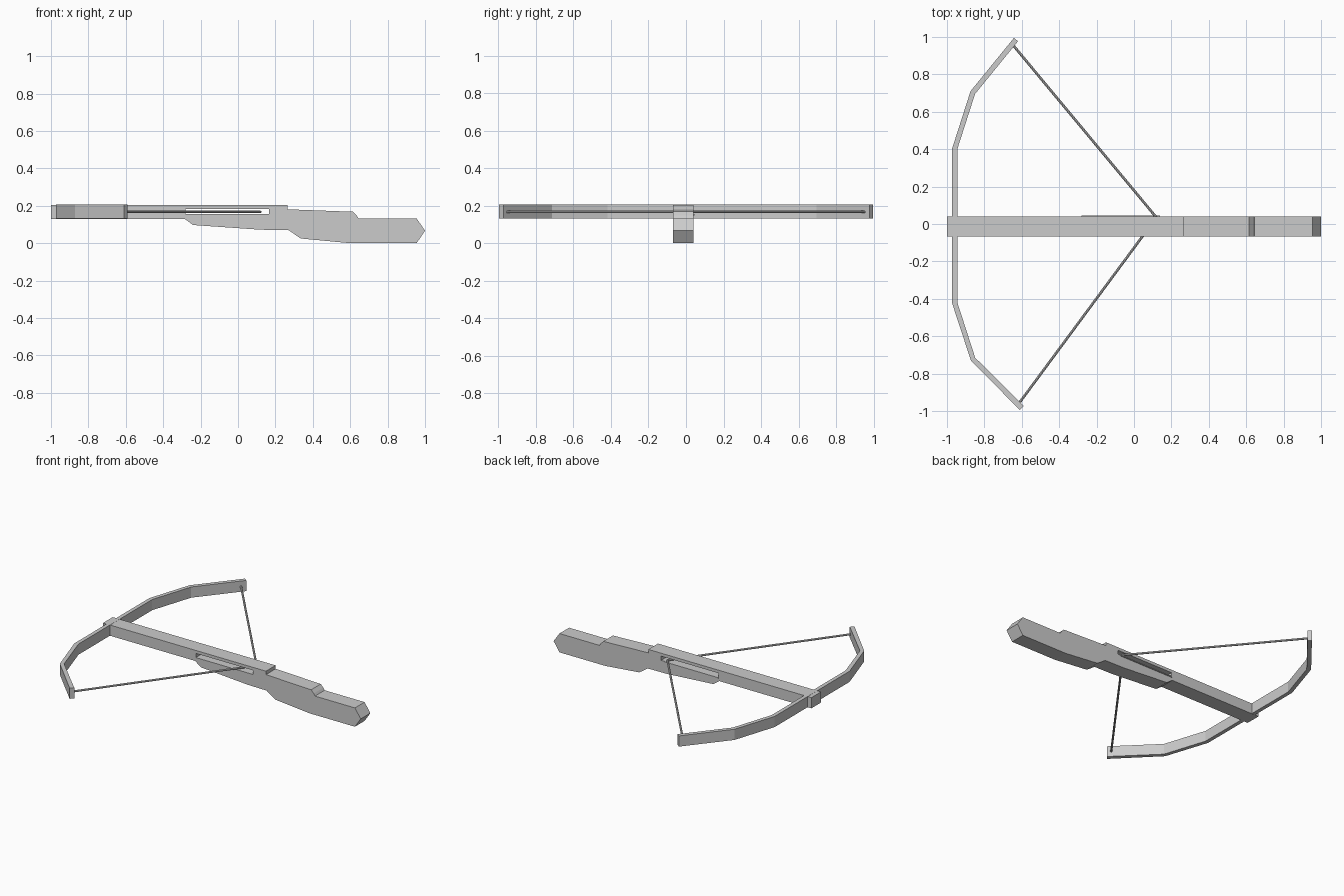
import bpy, bmesh
from mathutils import Vector

if "Cube" in bpy.data.objects:
    bpy.data.objects.remove(bpy.data.objects["Cube"])


def prism(name, pts, axis, lo, hi):
    """Extrude a flat outline along y (outline in xz) or z (outline in xy)."""
    place = (lambda a, b, d: (a, d, b)) if axis == 'y' else (lambda a, b, d: (a, b, d))
    bm = bmesh.new()
    face = bm.faces.new([bm.verts.new(place(a, b, lo)) for a, b in pts])
    ext = bmesh.ops.extrude_face_region(bm, geom=[face])
    move = Vector(place(0, 0, hi - lo))
    verts = [g for g in ext['geom'] if isinstance(g, bmesh.types.BMVert)]
    bmesh.ops.translate(bm, verts=verts, vec=move)
    bmesh.ops.recalc_face_normals(bm, faces=bm.faces[:])
    mesh = bpy.data.meshes.new(name)
    bm.to_mesh(mesh)
    bm.free()
    obj = bpy.data.objects.new(name, mesh)
    bpy.context.collection.objects.link(obj)
    return obj


def rod(name, a, b, radius):
    a, b = Vector(a), Vector(b)
    d = b - a
    bpy.ops.mesh.primitive_cylinder_add(vertices=8, radius=radius, depth=d.length,
                                        location=(a + b) / 2)
    obj = bpy.context.object
    obj.name = name
    obj.rotation_euler = d.to_track_quat('Z', 'Y').to_euler()
    bpy.ops.object.shade_smooth_by_angle()
    return obj


Y0, Y1 = -0.068, 0.039

# stock: side profile with stepped butt
stock = prism("stock", [
    (-1, 0.13), (-0.285, 0.13), (-0.24, 0.097), (0.12, 0.072), (0.27, 0.07),
    (0.335, 0.025), (0.6, 0.0), (0.955, 0.0), (1.0, 0.067), (0.955, 0.132),
    (0.645, 0.132), (0.635, 0.147), (0.615, 0.168), (0.265, 0.181),
    (0.265, 0.205), (-1, 0.205)], 'y', Y0, Y1)

# slot through the stock for the string
cutter = prism("slot_cutter", [(-0.28, 0.155), (0.165, 0.155),
                               (0.165, 0.184), (-0.28, 0.184)], 'y', -0.2, 0.2)
cutter.hide_render = True
cutter.hide_viewport = True
mod = stock.modifiers.new("slot", 'BOOLEAN')
mod.operation = 'DIFFERENCE'
mod.solver = 'EXACT'
mod.object = cutter
bpy.context.view_layer.objects.active = stock
bpy.ops.object.modifier_apply(modifier=mod.name)
bpy.data.objects.remove(cutter)

# thin lip under the slot on the far side
prism("slot_lip", [(-0.28, 0.149), (0.14, 0.149), (0.14, 0.155), (-0.28, 0.155)],
      'y', Y1 - 0.01, Y1 + 0.006)

# bow: bent limb, outer edge then inner edge
outer = [(-0.61, -0.995), (-0.872, -0.73), (-0.972, -0.425),
         (-0.972, 0.405), (-0.874, 0.71), (-0.642, 0.995)]
inner = [(-0.59, -0.972), (-0.849, -0.715), (-0.945, -0.418),
         (-0.945, 0.399), (-0.85, 0.695), (-0.62, 0.977)]
prism("bow", outer + inner[::-1], 'z', 0.131, 0.206)

# drawn string, both halves meeting in the slot
nock = (0.12, 0.035, 0.167)
rod("string_near", (-0.61, -0.952, 0.167), nock, 0.007)
rod("string_far", (-0.643, 0.952, 0.167), nock, 0.007)
